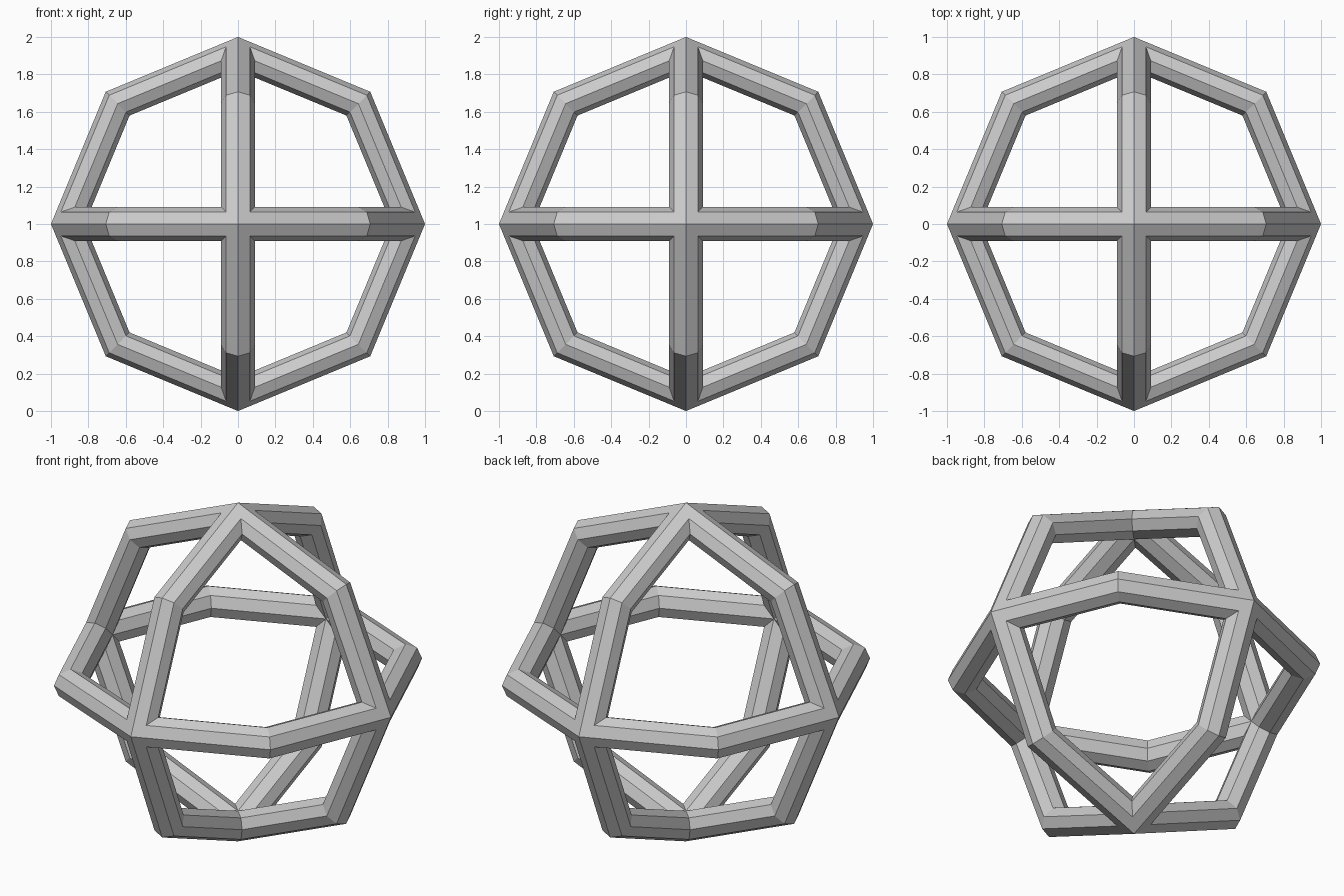
import bpy, bmesh
from math import cos, sin, pi
from itertools import permutations, product
from mathutils import Vector

if "Cube" in bpy.data.objects:
    bpy.data.objects.remove(bpy.data.objects["Cube"])

TUBE = 0.09      # tube radius
PATH = 1 - TUBE  # ring centreline radius at its corners
SIDES = 8


def section(direction):
    """Octagonal tube section in the mitre plane of a ring corner."""
    return [direction * (PATH + TUBE * cos(2 * pi * i / SIDES))
            + Vector((0, TUBE * sin(2 * pi * i / SIDES), 0)) for i in range(SIDES)]


# One arm: from the +x crossing to the neighbouring ring corner
arm = bmesh.new()
start = [arm.verts.new(p) for p in section(Vector((1, 0, 0)))]
end = [arm.verts.new(p) for p in section(Vector((cos(pi / 4), 0, sin(pi / 4))))]
for i in range(SIDES):
    j = (i + 1) % SIDES
    arm.faces.new((start[i], start[j], end[j], end[i]))

# Mitre the arm where the two rings cross
for s in (1, -1):
    arm.verts.ensure_lookup_table()
    bmesh.ops.bisect_plane(arm, geom=arm.verts[:] + arm.edges[:] + arm.faces[:],
                           dist=1e-6, plane_co=(0, 0, 0), plane_no=(0, s, 1),
                           clear_inner=True)
faces = [[v.co.copy() for v in f.verts] for f in arm.faces]
arm.free()

# Repeat the arm 24 times to form three crossing octagonal rings
bm = bmesh.new()
for perm in permutations(range(3)):
    for sx, sz in product((1, -1), repeat=2):
        for f in faces:
            pts = []
            for co in f:
                src = (co.x * sx, co.y, co.z * sz)
                pts.append(bm.verts.new([src[k] for k in perm]))
            bm.faces.new(pts)
bmesh.ops.remove_doubles(bm, verts=bm.verts[:], dist=1e-4)
bmesh.ops.recalc_face_normals(bm, faces=bm.faces[:])
bmesh.ops.translate(bm, verts=bm.verts[:], vec=(0, 0, 1))

mesh = bpy.data.meshes.new("ring_frame")
bm.to_mesh(mesh)
bm.free()
bpy.context.collection.objects.link(bpy.data.objects.new("ring_frame", mesh))
